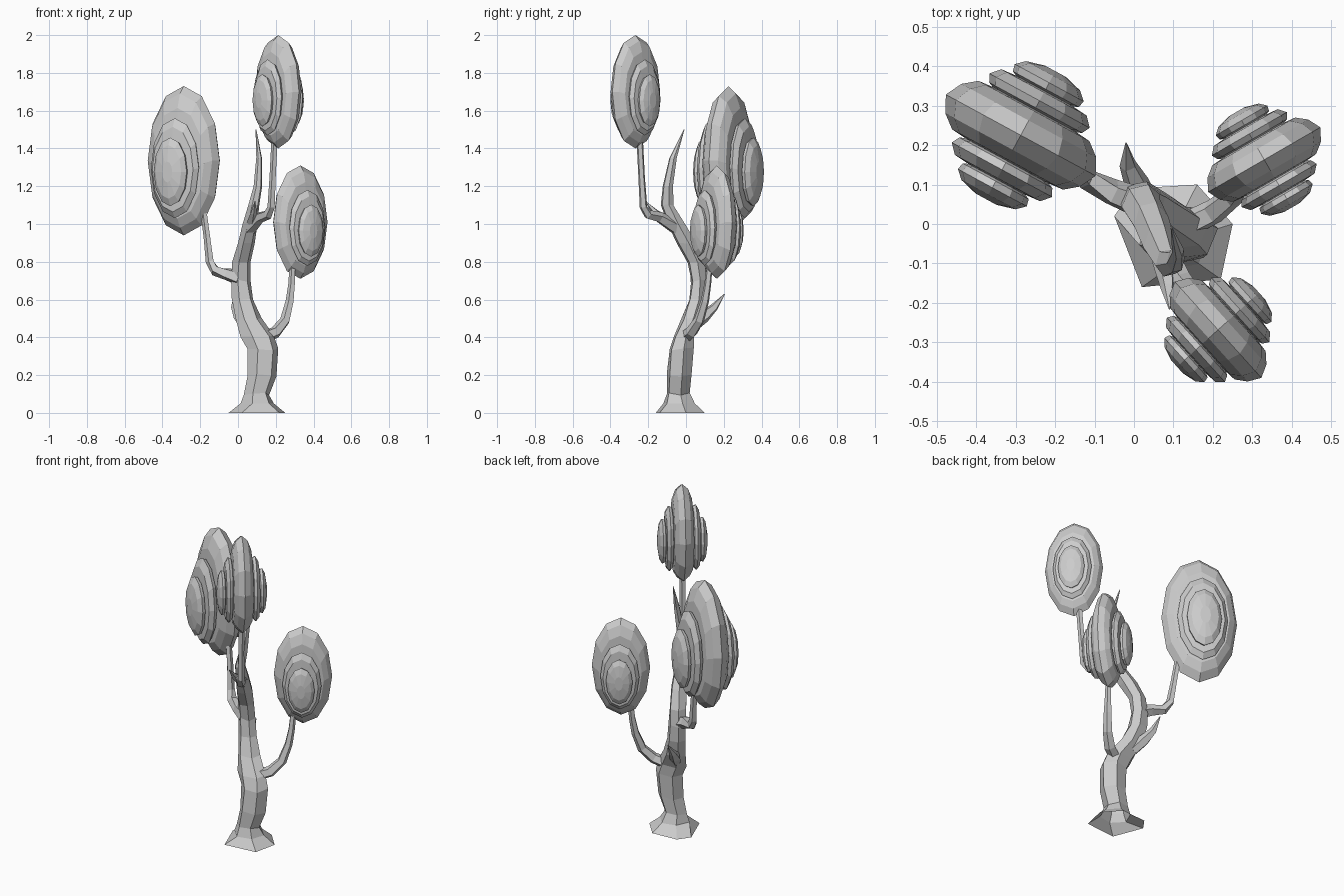
import bpy, bmesh, math, random
from mathutils import Vector, Matrix

random.seed(4)
grey = bpy.data.materials.new("plain grey")
grey.diffuse_color = (0.6, 0.6, 0.6, 1)


def finish(name, bm):
    bmesh.ops.recalc_face_normals(bm, faces=bm.faces)
    me = bpy.data.meshes.new(name)
    bm.to_mesh(me)
    bm.free()
    me.materials.append(grey)
    ob = bpy.data.objects.new(name, me)
    bpy.context.collection.objects.link(ob)
    return ob


def skin(bm, rings, closed_start=True):
    """Bridge successive rings and cap the ends."""
    loops = [[bm.verts.new(p) for p in ring] for ring in rings]
    n = len(loops[0])
    for a, b in zip(loops, loops[1:]):
        for i in range(n):
            j = (i + 1) % n
            bm.faces.new((a[i], a[j], b[j], b[i]))
    if closed_start:
        bm.faces.new(loops[0][::-1])
    bm.faces.new(loops[-1])


def branch(name, points, radii, sides=5):
    """Tapered tube with rings square to the path."""
    pts = [Vector(p) for p in points]
    rings = []
    for i, p in enumerate(pts):
        t = (pts[min(i + 1, len(pts) - 1)] - pts[max(i - 1, 0)]).normalized()
        u = t.cross(Vector((0.6, -0.8, 0))).normalized()
        v = t.cross(u)
        rings.append([p + radii[i] * (u * math.cos(a) + v * math.sin(a))
                      for a in (math.tau * k / sides for k in range(sides))])
    bm = bmesh.new()
    skin(bm, rings)
    return finish(name, bm)


# Trunk: x, y, z, half width, half depth, from flared root to pointed tip
trunk = [
    (0.105, -0.035, 0.05, 0.085, 0.083), (0.10, -0.04, 0.10, 0.065, 0.062),
    (0.125, -0.035, 0.20, 0.073, 0.064), (0.13, -0.025, 0.34, 0.077, 0.064),
    (0.105, -0.01, 0.41, 0.085, 0.055), (0.055, 0.03, 0.50, 0.068, 0.052),
    (0.025, 0.06, 0.60, 0.055, 0.045), (0.015, 0.067, 0.70, 0.05, 0.04),
    (0.02, 0.053, 0.80, 0.047, 0.046), (0.043, 0.005, 0.90, 0.043, 0.053),
    (0.065, -0.05, 1.00, 0.038, 0.048), (0.085, -0.098, 1.10, 0.028, 0.034),
    (0.105, -0.095, 1.20, 0.022, 0.027), (0.112, -0.068, 1.35, 0.014, 0.02),
    (0.095, -0.01, 1.50, 0.002, 0.002)]
root = [(0.25, 0), (0.16, 0.10), (0.0, 0.09), (-0.05, 0.02), (0.02, -0.16), (0.22, -0.14)]
rings = [[(x, y, 0) for x, y in root]]
for i, (x, y, z, w, d) in enumerate(trunk):
    ring = []
    for k in range(6):
        a = math.tau * k / 6 + 0.2
        s = 1.05 + random.uniform(-0.06, 0.06)
        ring.append((x + w * s * math.cos(a), y + d * s * math.sin(a),
                     z + random.uniform(-0.12, 0.12) * w * (0 < i < 14)))
    rings.append(ring)
bm = bmesh.new()
skin(bm, rings, closed_start=False)
finish("trunk", bm)

# Branches carrying the foliage
branch("left_branch",
       [(0.01, 0.055, 0.71), (-0.055, 0.08, 0.735), (-0.12, 0.115, 0.752),
        (-0.148, 0.14, 0.80), (-0.163, 0.155, 0.93), (-0.18, 0.165, 1.06)],
       [0.04, 0.035, 0.028, 0.023, 0.019, 0.018])
branch("top_branch",
       [(0.06, -0.05, 0.98), (0.115, -0.14, 1.035), (0.16, -0.20, 1.05),
        (0.177, -0.225, 1.09), (0.185, -0.235, 1.25), (0.195, -0.245, 1.45)],
       [0.04, 0.03, 0.026, 0.021, 0.018, 0.018])
branch("right_branch",
       [(0.12, -0.01, 0.395), (0.20, 0.03, 0.428), (0.25, 0.07, 0.49),
        (0.275, 0.10, 0.59), (0.285, 0.115, 0.68), (0.29, 0.125, 0.78)],
       [0.035, 0.033, 0.028, 0.023, 0.019, 0.017])

# Short pointed twigs
branch("lower_twig", [(0.04, 0.04, 0.46), (0.01, 0.095, 0.51), (-0.015, 0.15, 0.56), (-0.02, 0.205, 0.63)],
       [0.03, 0.034, 0.022, 0.002])
branch("upper_twig", [(0.075, -0.09, 1.01), (0.085, -0.16, 1.06), (0.09, -0.215, 1.12)],
       [0.03, 0.018, 0.002])

# Foliage: a wide disc and two smaller ones per side
# (offset along axis, radius factor, drop of the centre)
half = [(0.23, 0.90, 0), (0.38, 0.74, 0.01), (0.40, 0.56, 0.02),
        (0.43, 0.62, 0.025), (0.54, 0.67, 0.03), (0.67, 0.57, 0.035), (0.69, 0.38, 0.04),
        (0.72, 0.44, 0.045), (0.82, 0.46, 0.045), (0.93, 0.36, 0.045), (1.0, 0.14, 0.045)]
profile = [(-d, r, o) for d, r, o in reversed(half)] + [(0, 1, 0)] + half


def foliage(name, centre, angle, size):
    sides = 12
    rings = [[(0.164 * r * math.sin(a), 0.14 * d, 0.30 * r * math.cos(a) - o)
              for a in (math.tau * k / sides for k in range(sides))]
             for d, r, o in profile]
    bm = bmesh.new()
    skin(bm, rings)
    bm.transform(Matrix.Translation(centre)
                 @ Matrix.Rotation(math.radians(angle), 4, 'Z')
                 @ Matrix.Scale(size, 4))
    finish(name, bm)


foliage("left_foliage", (-0.287, 0.225, 1.335), -28.5, 1.317)
foliage("top_foliage", (0.213, -0.268, 1.70), -48, 1.0)
foliage("right_foliage", (0.33, 0.163, 1.01), 30, 1.0)
